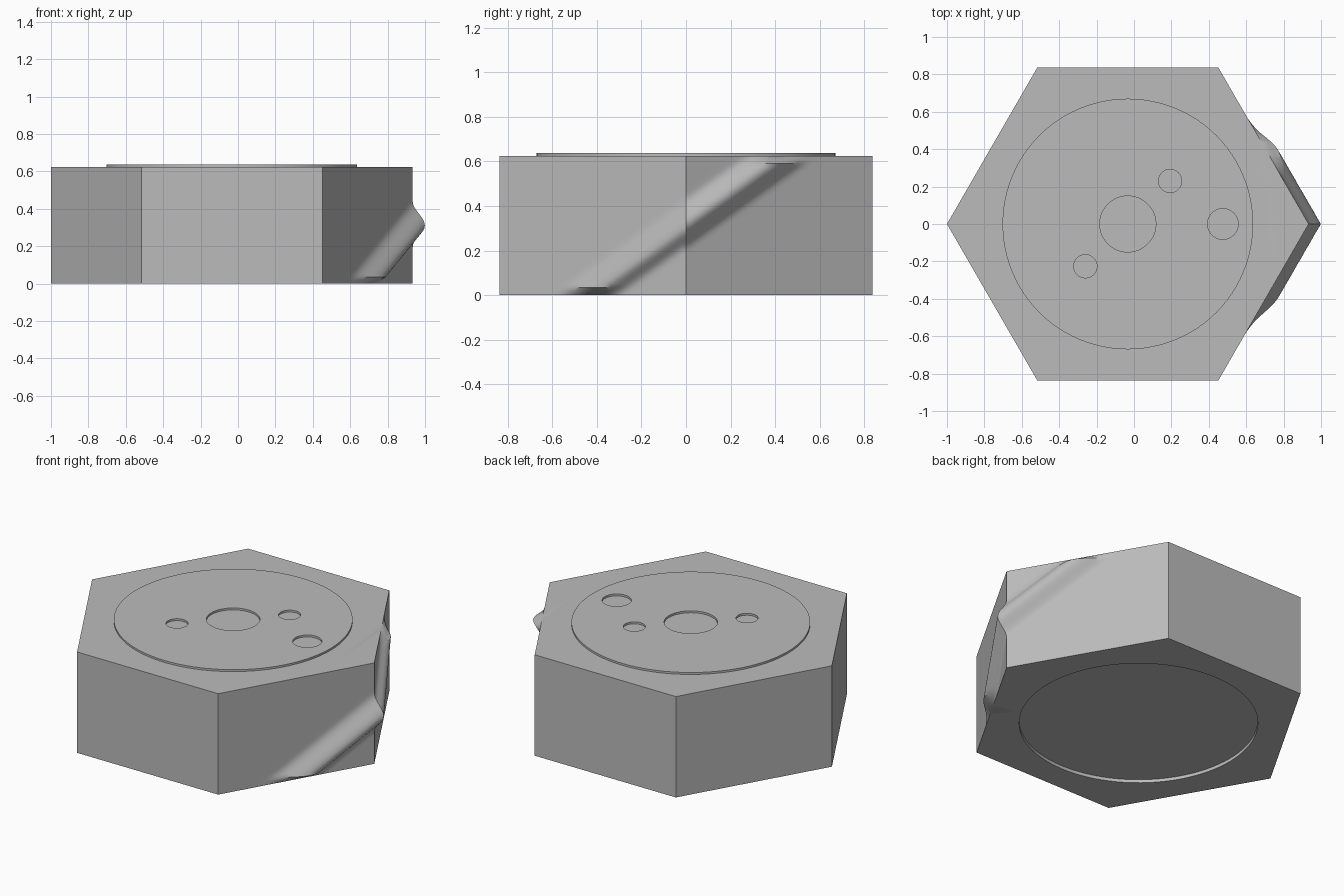
import bpy, bmesh, math
from mathutils import Vector

if "Cube" in bpy.data.objects:
    bpy.data.objects.remove(bpy.data.objects["Cube"], do_unlink=True)

CX, R, H = -0.033, 0.967, 0.625      # hexagon centre, corner radius, height
DISC_R, DISC_TOP = 0.67, 0.637
STEPS, ROWS = 44, 36                 # grid on the two ridged sides

grey = bpy.data.materials.new("plain grey")
grey.use_nodes = True
colour = (0.5, 0.5, 0.5, 1)
grey.diffuse_color = colour
grey.node_tree.nodes["Principled BSDF"].inputs["Base Color"].default_value = colour


def add_mesh(name, bm):
    mesh = bpy.data.meshes.new(name)
    bmesh.ops.recalc_face_normals(bm, faces=bm.faces)
    bm.to_mesh(mesh)
    bm.free()
    mesh.materials.append(grey)
    obj = bpy.data.objects.new(name, mesh)
    bpy.context.collection.objects.link(obj)
    return obj


def cylinder(name, x, y, radius, bottom, top, sides=96):
    bm = bmesh.new()
    ring = [(x + radius * math.cos(a), y + radius * math.sin(a), bottom)
            for a in (math.tau * i / sides for i in range(sides))]
    face = bm.faces.new([bm.verts.new(p) for p in ring])
    out = bmesh.ops.extrude_face_region(bm, geom=[face])["geom"]
    moved = [v for v in out if isinstance(v, bmesh.types.BMVert)]
    bmesh.ops.translate(bm, verts=moved, vec=(0, 0, top - bottom))
    return add_mesh(name, bm)


def activate(obj):
    bpy.ops.object.select_all(action='DESELECT')
    obj.select_set(True)
    bpy.context.view_layer.objects.active = obj


def cut(obj, cutter):
    cutter.hide_render = True
    mod = obj.modifiers.new("cut", 'BOOLEAN')
    mod.operation, mod.object, mod.solver = 'DIFFERENCE', cutter, 'EXACT'
    activate(obj)
    bpy.ops.object.modifier_apply(modifier=mod.name)
    bpy.data.objects.remove(cutter, do_unlink=True)


def ridge(y, z):
    """Outward bulge of the diagonal ridge that wraps the right-hand corner."""
    d = z - (0.31 + 0.71 * y)
    width = 0.13 if d > 0 else 0.11
    if abs(d) > width:
        return 0
    fade = max(0, min(1, z / 0.035, (H - z) / 0.035))
    return 0.065 * fade * math.cos(math.pi * d / width / 2) ** 2


# Hexagonal body: outline with the two sides beside the +x corner subdivided
corners = [Vector((CX + R * math.cos(a), R * math.sin(a)))
           for a in (math.pi / 3 * i for i in range(6))]
outline = []
for i, p in enumerate(corners):
    q = corners[(i + 1) % 6]
    n = STEPS if i in (0, 5) else 1
    outline += [p.lerp(q, k / n) for k in range(n)]

bm = bmesh.new()
rows = []
for r in range(ROWS + 1):
    z = H * r / ROWS
    rows.append([bm.verts.new((p.x + (ridge(p.y, z) if p.x > 0.48 else 0), p.y, z))
                 for p in outline])
count = len(outline)
for low, high in zip(rows, rows[1:]):
    for i in range(count):
        j = (i + 1) % count
        bm.faces.new((low[i], low[j], high[j], high[i]))
bm.faces.new(rows[0][::-1])
bm.faces.new(rows[-1])
body = add_mesh("hexagonal_body", bm)

# Shallow round recess underneath
cut(body, cylinder("recess_cutter", CX, 0, DISC_R, -0.1, 0.02))

# Raised disc on top with four round openings
disc = cylinder("top_disc", CX, 0, DISC_R, H - 0.004, DISC_TOP)
for x, y, radius in ((CX, 0, 0.15), (0.193, 0.23, 0.062),
                     (-0.26, -0.226, 0.062), (0.475, 0, 0.082)):
    cut(disc, cylinder("hole_cutter", x, y, radius, 0.5, 0.8, 64))

for obj in (body, disc):
    activate(obj)
    bpy.ops.object.shade_smooth_by_angle(angle=math.radians(35))
